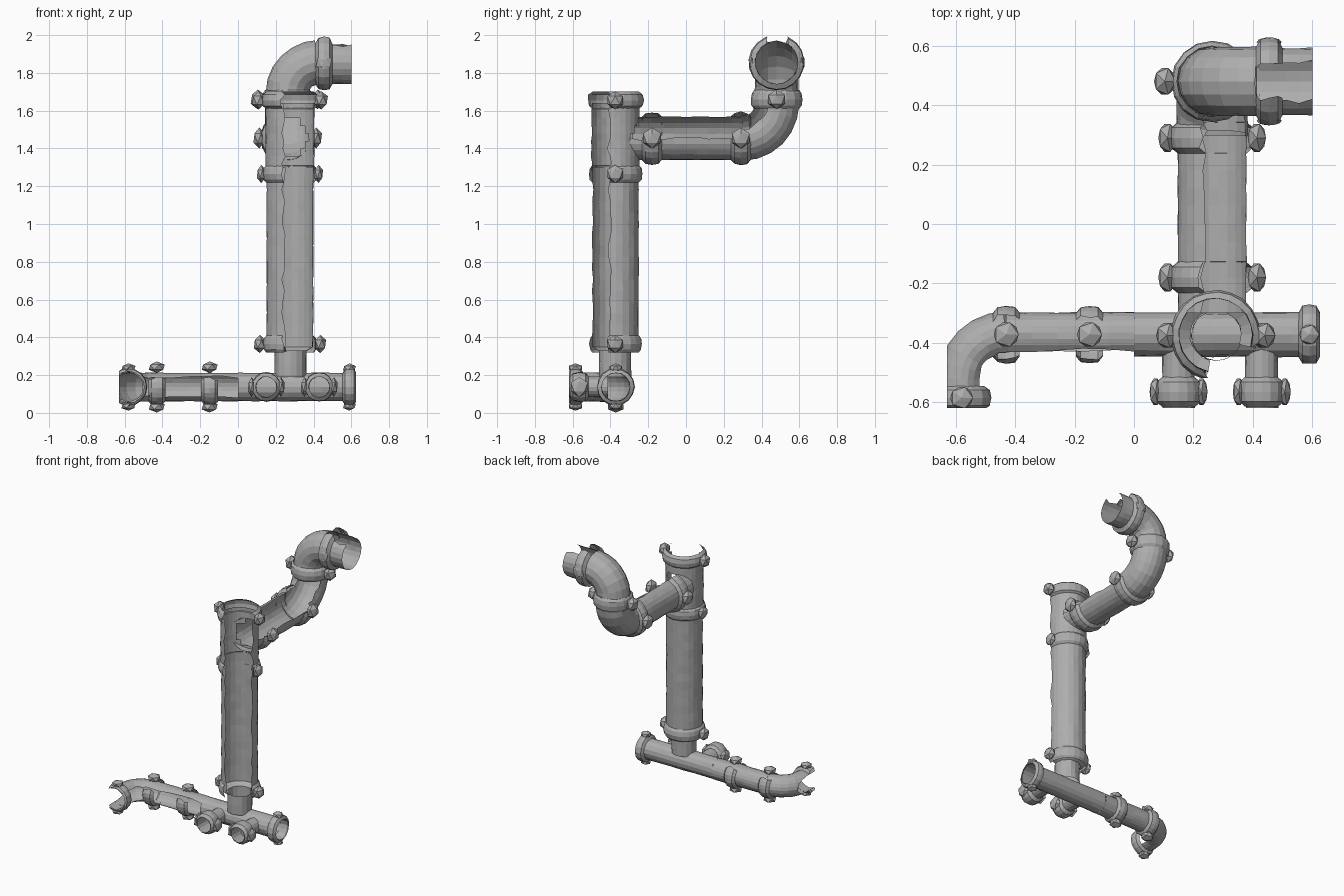
import bpy, bmesh, math, random
from mathutils import Vector as V

if "Cube" in bpy.data.objects:
    bpy.data.objects.remove(bpy.data.objects["Cube"])

random.seed(4)
grey = bpy.data.materials.new("pipe grey")
grey.diffuse_color = (0.42, 0.42, 0.42, 1)
grey.use_nodes = True
grey.node_tree.nodes["Principled BSDF"].inputs["Base Color"].default_value = grey.diffuse_color
X, Y, Z = V((1, 0, 0)), V((0, 1, 0)), V((0, 0, 1))
FULL = (0, 360)


def finish(name, bm):
    # clip at the scan limits, then make a flat-shaded object
    for co, no in (((-0.63, 0, 0), -X), ((0, -0.62, 0), -Y)):
        bmesh.ops.bisect_plane(bm, geom=bm.verts[:] + bm.edges[:] + bm.faces[:],
                               plane_co=co, plane_no=no, clear_outer=True)
    me = bpy.data.meshes.new(name)
    bm.to_mesh(me)
    bm.free()
    me.materials.append(grey)
    ob = bpy.data.objects.new(name, me)
    bpy.context.collection.objects.link(ob)
    return ob


def tube(name, pts, radii, n, arc=FULL, sides=16, hole=None):
    """Sweep a shell along pts; an arc under 360 leaves a ragged slot.
    Angle 0 points along n x tangent, angle 90 along n."""
    bm = bmesh.new()
    closed = arc[1] - arc[0] >= 360
    count = sides if closed else sides + 1
    rings = []
    for i, p in enumerate(pts):
        t = (pts[min(i + 1, len(pts) - 1)] - pts[max(i - 1, 0)]).normalized()
        e = n.cross(t)
        ring = []
        for k in range(count):
            a = arc[0] + (arc[1] - arc[0]) * k / sides
            if not closed and k in (0, sides):
                a += random.uniform(-6, 6)
            a = math.radians(a)
            r = radii[i] + random.uniform(-0.002, 0.002)
            ring.append(bm.verts.new(p + r * (math.cos(a) * e + math.sin(a) * n)))
        rings.append(ring)
    for a, b in zip(rings, rings[1:]):
        for k in range(sides):
            j = (k + 1) % count
            bm.faces.new((a[k], a[j], b[j], b[k]))
    if hole:
        bad = [f for f in bm.faces if hole(f.calc_center_median())]
        bmesh.ops.delete(bm, geom=bad, context='FACES')
    bmesh.ops.recalc_face_normals(bm, faces=bm.faces[:])
    # keep the shell facing away from its centre line
    f = bm.faces[0] if not hole else bm.faces[-1]
    c = f.calc_center_median()
    if f.normal.dot(c - min(pts, key=lambda q: (q - c).length)) < 0:
        bmesh.ops.reverse_faces(bm, faces=bm.faces[:])
    return finish(name, bm)


def line(a, b, step=0.09):
    a, b = V(a), V(b)
    m = max(1, round((b - a).length / step))
    return [a.lerp(b, i / m) for i in range(m + 1)]


def bend(centre, u, v, r, steps=6):
    return [V(centre) + r * (math.cos(t) * u + math.sin(t) * v)
            for t in (math.pi / 2 * i / steps for i in range(steps + 1))]


def pipe(name, pts, r, n, arc=FULL, sides=16, hole=None):
    return tube(name, pts, [r] * len(pts), n, arc, sides, hole)


def collar(name, c, axis, n, r, R, w, lug, reach, arc=FULL):
    # clamp ring with a bolt lug on two opposite sides
    c = V(c)
    tube(name, [c + axis * w * s for s in (-1, -0.65, 0, 0.65, 1)],
         [r, R * 0.96, R, R * 0.96, r], n, arc)
    for s in (-1, 1):
        bm = bmesh.new()
        bmesh.ops.create_icosphere(bm, subdivisions=1, radius=1)
        d = (reach - r) / 2
        for v in bm.verts:
            k = V((w, w, w)) * 1.05
            for i in range(3):
                if abs(lug[i]) > 0.5:
                    k[i] = d
            v.co = V([v.co[i] * k[i] for i in range(3)]) + c + lug * s * (r + d)
        finish(name + "_lug", bm)


# ---- low manifold along x, elbow turning to the front at its left end
ly, lz = -0.372, 0.137
LOW = (45, 315)
pipe("manifold_right", line((0.62, ly, lz), (0, ly, lz)), 0.075, Z)
pipe("manifold_left", line((0, ly, lz), (-0.43, ly, lz)), 0.075, Z, LOW)
pipe("manifold_elbow", bend((-0.43, ly - 0.15, lz), Y, -X, 0.15)
     + [V((-0.58, -0.64, lz))], 0.077, Z, (40, 320))
collar("manifold_end", (0.59, ly, lz), X, Z, 0.075, 0.1, 0.036, Z, 0.125)
for i, x in enumerate((-0.43, -0.15)):
    collar("manifold_collar", (x, ly, lz), X, Z, 0.075, 0.097, 0.045, Z, 0.135, (-210, 50))
collar("elbow_end", (-0.58, -0.585, lz), Y, Z, 0.077, 0.1, 0.04, Z, 0.125)

# ---- two short front outlets
for x in (0.15, 0.43):
    pipe("outlet", line((x, ly - 0.04, lz), (x, -0.62, lz)), 0.055, Z)
    collar("outlet_collar", (x, -0.565, lz), Y, Z, 0.055, 0.078, 0.05, X, 0.1)

# ---- vertical main with its front right quarter open
vx, vy = 0.275, -0.375
OPEN = (-15, 255)
pipe("riser", line((vx + 0.003, vy, 0.19), (vx + 0.003, vy, 0.33)), 0.085, Y)
pts = [V((vx, vy, 0.325))] + line((vx, vy, 0.35), (vx, vy, 1.3), 0.06)
tube("vertical_main", pts, [0.085] + [0.124] * (len(pts) - 1), Y, OPEN)
bz = 1.455
pipe("tee_body", line((vx, vy, 1.28), (vx, vy, 1.64), 0.04), 0.129, Y, OPEN, 20,
     lambda c: c.y > vy and math.hypot(c.x - vx, c.z - bz) < 0.095)
for z, R, reach in ((0.365, 0.143, 0.195), (1.265, 0.146, 0.178), (1.655, 0.152, 0.205)):
    collar("main_collar", (vx, vy, z), Z, Y, 0.125, R, 0.046, X, reach, OPEN)

# ---- branch to the back, open along its upper right
bx = 0.263
SIDE = (90, 345)
pipe("branch", line((bx, -0.3, bz), (bx, 0.3, bz), 0.06), 0.116, X, SIDE)
for y in (-0.18, 0.29):
    collar("branch_collar", (bx, y, bz), Y, X, 0.116, 0.143, 0.053, X, 0.185, SIDE)

# ---- back elbow turning up
by = 0.48
pipe("back_elbow", bend((bx, by - 0.18, bz + 0.18), -Z, Y, 0.18)
     + [V((bx, by, 1.71))], 0.12, X, (65, 350))
collar("back_collar", (bx, by, 1.66), Z, Y, 0.118, 0.138, 0.05, X, 0.2)

# ---- top elbow turning right, its outlet broken open on top
tz = 1.855
pipe("top_elbow", [V((bx, by, 1.66))]
     + bend((bx + 0.16, by, tz - 0.16), -X, Z, 0.16), 0.116, Y)
pipe("top_outlet", line((bx + 0.16, by, tz), (0.6, by, tz), 0.04), 0.113, Y, (215, 505))
collar("top_collar", (0.455, by, tz), X, Y, 0.114, 0.148, 0.045, Y, 0.15, (206, 514))
